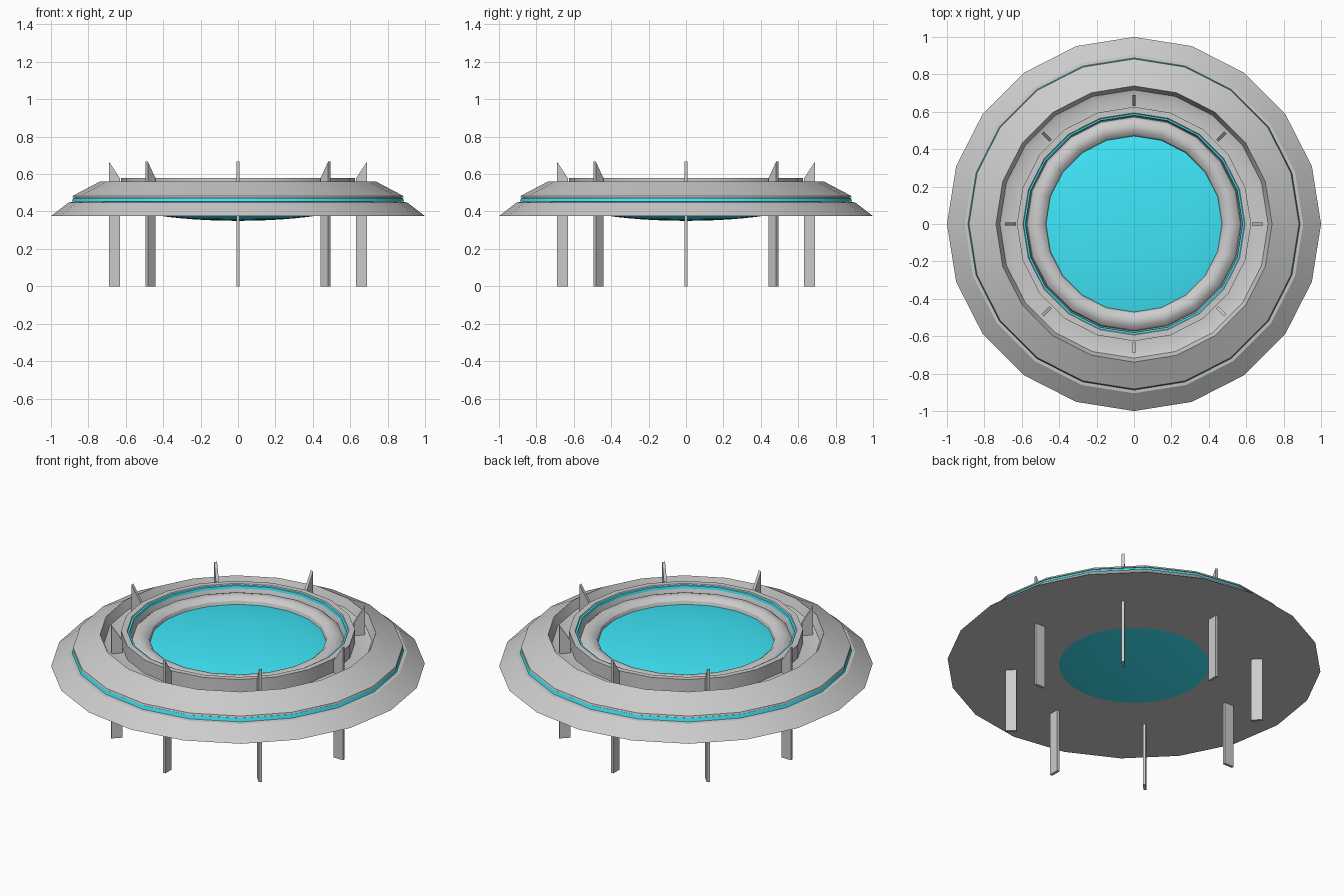
import bpy, bmesh, math
from mathutils import Matrix

if "Cube" in bpy.data.objects:
    bpy.data.objects.remove(bpy.data.objects["Cube"])

SIDES = 20

cyan = bpy.data.materials.new("cyan_glow")
cyan.diffuse_color = (0.05, 0.8, 0.95, 1)
cyan.use_nodes = True
cyan.node_tree.nodes["Principled BSDF"].inputs["Base Color"].default_value = cyan.diffuse_color


def finish(bm, name, mat=None, smooth=True):
    bmesh.ops.recalc_face_normals(bm, faces=bm.faces[:])
    me = bpy.data.meshes.new(name)
    bm.to_mesh(me)
    bm.free()
    ob = bpy.data.objects.new(name, me)
    bpy.context.collection.objects.link(ob)
    if mat:
        me.materials.append(mat)
    if smooth:
        bpy.ops.object.select_all(action='DESELECT')
        ob.select_set(True)
        bpy.context.view_layer.objects.active = ob
        bpy.ops.object.shade_smooth_by_angle(angle=math.radians(30))
    return ob


def lathe(name, profile, mat=None, closed=False, sides=SIDES):
    """Revolve (radius, z) points about the z axis."""
    bm = bmesh.new()
    rings = []
    for r, z in profile:
        rings.append([bm.verts.new((r * math.cos(2 * math.pi * i / sides),
                                    r * math.sin(2 * math.pi * i / sides), z))
                      for i in range(sides)])
    pairs = list(zip(rings, rings[1:]))
    if closed:
        pairs.append((rings[-1], rings[0]))
    for a, b in pairs:
        for i in range(sides):
            j = (i + 1) % sides
            bm.faces.new((a[i], a[j], b[j], b[i]))
    return finish(bm, name, mat)


# Saucer body: sloped skirt, light groove, upper slope, channel, inner ring, well
lathe("saucer_body", [
    (0.30, 0.375), (1.0, 0.375), (0.905, 0.448), (0.872, 0.452),
    (0.872, 0.474), (0.885, 0.474), (0.882, 0.484), (0.738, 0.56),
    (0.717, 0.51), (0.69, 0.50), (0.626, 0.50), (0.626, 0.58),
    (0.594, 0.58), (0.578, 0.555), (0.572, 0.50), (0.50, 0.49), (0.30, 0.45),
], closed=True)

# Cyan light strips on the outside and inside
lathe("outer_light_strip", [(0.87, 0.452), (0.888, 0.452), (0.882, 0.472),
                            (0.87, 0.472)], cyan, closed=True)
lathe("inner_light_strip", [(0.593, 0.575), (0.581, 0.573), (0.578, 0.558),
                            (0.585, 0.556)], cyan, closed=True)

# Rounded collar around the lens
lathe("lens_collar", [(0.521 + 0.052 * math.cos(a), 0.51 + 0.045 * math.sin(a))
                      for a in (2 * math.pi * k / 12 for k in range(12))],
      closed=True)

# Flattened cyan lens, bulging above and below
bm = bmesh.new()
bmesh.ops.create_uvsphere(bm, u_segments=40, v_segments=24, radius=1)
bmesh.ops.transform(bm, verts=bm.verts[:], matrix=Matrix.Translation((0, 0, 0.45))
                    @ Matrix.Diagonal((0.61, 0.61, 0.10, 1)))
finish(bm, "lens", cyan)

# Eight upright blades: legs below, pointed fins above
for k in range(8):
    bm = bmesh.new()
    outline = [(0.63, 0), (0.69, 0), (0.69, 0.667), (0.63, 0.575)]
    face = bm.faces.new([bm.verts.new((r, -0.008, z)) for r, z in outline])
    ext = bmesh.ops.extrude_face_region(bm, geom=[face])
    bmesh.ops.translate(bm, vec=(0, 0.016, 0),
                        verts=[v for v in ext["geom"] if isinstance(v, bmesh.types.BMVert)])
    bmesh.ops.rotate(bm, verts=bm.verts[:], cent=(0, 0, 0),
                     matrix=Matrix.Rotation(k * math.pi / 4, 3, 'Z'))
    finish(bm, f"leg_fin_{k + 1}", smooth=False)
